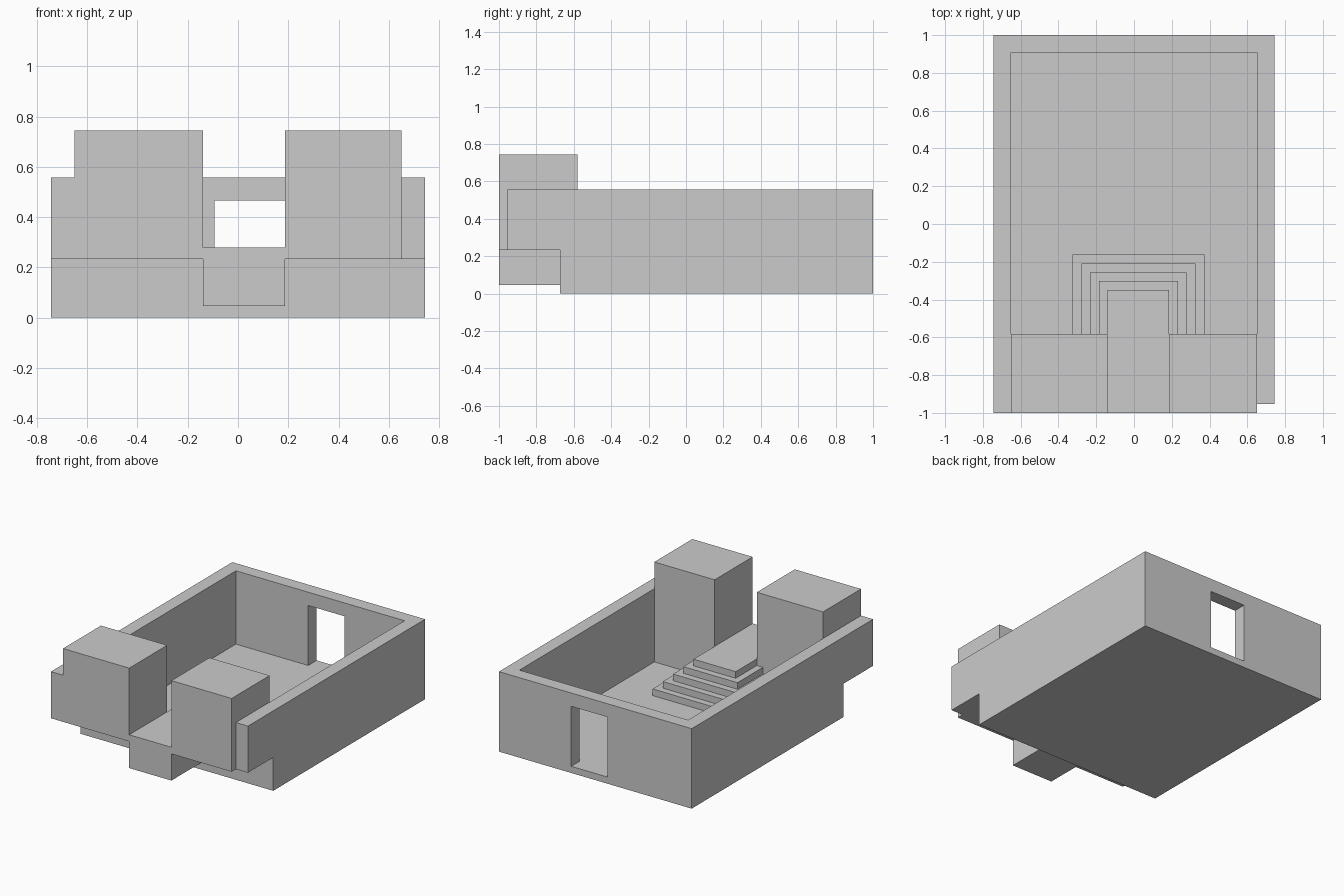
import bpy, bmesh

if "Cube" in bpy.data.objects:
    bpy.data.objects.remove(bpy.data.objects["Cube"])

U = 2 / 43          # the model sits on a regular block grid, 43 units long


def prism(name, profile, x0, x1):
    """Extrude a (y, z) profile from x0 to x1, all in grid units."""
    bm = bmesh.new()
    face = bm.faces.new([bm.verts.new((x0 * U, y * U, z * U)) for y, z in profile])
    ext = bmesh.ops.extrude_face_region(bm, geom=[face])
    moved = [v for v in ext["geom"] if isinstance(v, bmesh.types.BMVert)]
    bmesh.ops.translate(bm, verts=moved, vec=((x1 - x0) * U, 0, 0))
    bmesh.ops.recalc_face_normals(bm, faces=bm.faces)
    mesh = bpy.data.meshes.new(name)
    bm.to_mesh(mesh)
    bm.free()
    obj = bpy.data.objects.new(name, mesh)
    bpy.context.collection.objects.link(obj)
    return obj


def box(name, x0, x1, y0, y1, z0, z1):
    return prism(name, [(y0, z0), (y1, z0), (y1, z1), (y0, z1)], x0, x1)


def cut(obj, *bounds):
    cutter = box("cutter", *bounds)
    cutter.hide_render = True
    mod = obj.modifiers.new("cut", "BOOLEAN")
    mod.operation = "DIFFERENCE"
    mod.solver = "EXACT"
    mod.object = cutter
    bpy.context.view_layer.objects.active = obj
    bpy.ops.object.modifier_apply(modifier=mod.name)
    bpy.data.objects.remove(cutter)


# Walls and floor: side profile with the front overhang, then hollowed
shell = prism("walls_and_floor",
              [(-14.5, 0), (21.5, 0), (21.5, 12), (-21.5, 12), (-21.5, 5), (-14.5, 5)],
              -16, 16)
cut(shell, -14, 14, -12.5, 19.5, 1, 14)       # hall interior
cut(shell, -14, 14, -23, -12, 5, 14)          # space between the side walls at the front
cut(shell, 14, 17, -23, -20.5, 4, 14)         # right wall stops one block short
cut(shell, -2, 4, 19, 23, 1, 10)              # back doorway

# Gate towers
box("left_tower", -14, -3, -21.5, -12.5, 5, 16)
box("right_tower", 4, 14, -21.5, -12.5, 5, 16)

# Entrance path and the steps spreading down from it
box("entrance_path", -3, 4, -21.5, -7.5, 1, 6)
for i in range(1, 5):
    box(f"step_{i}", -3 - i, 4 + i, -12.5, -7.5 + i, 5 - i, 6 - i)
